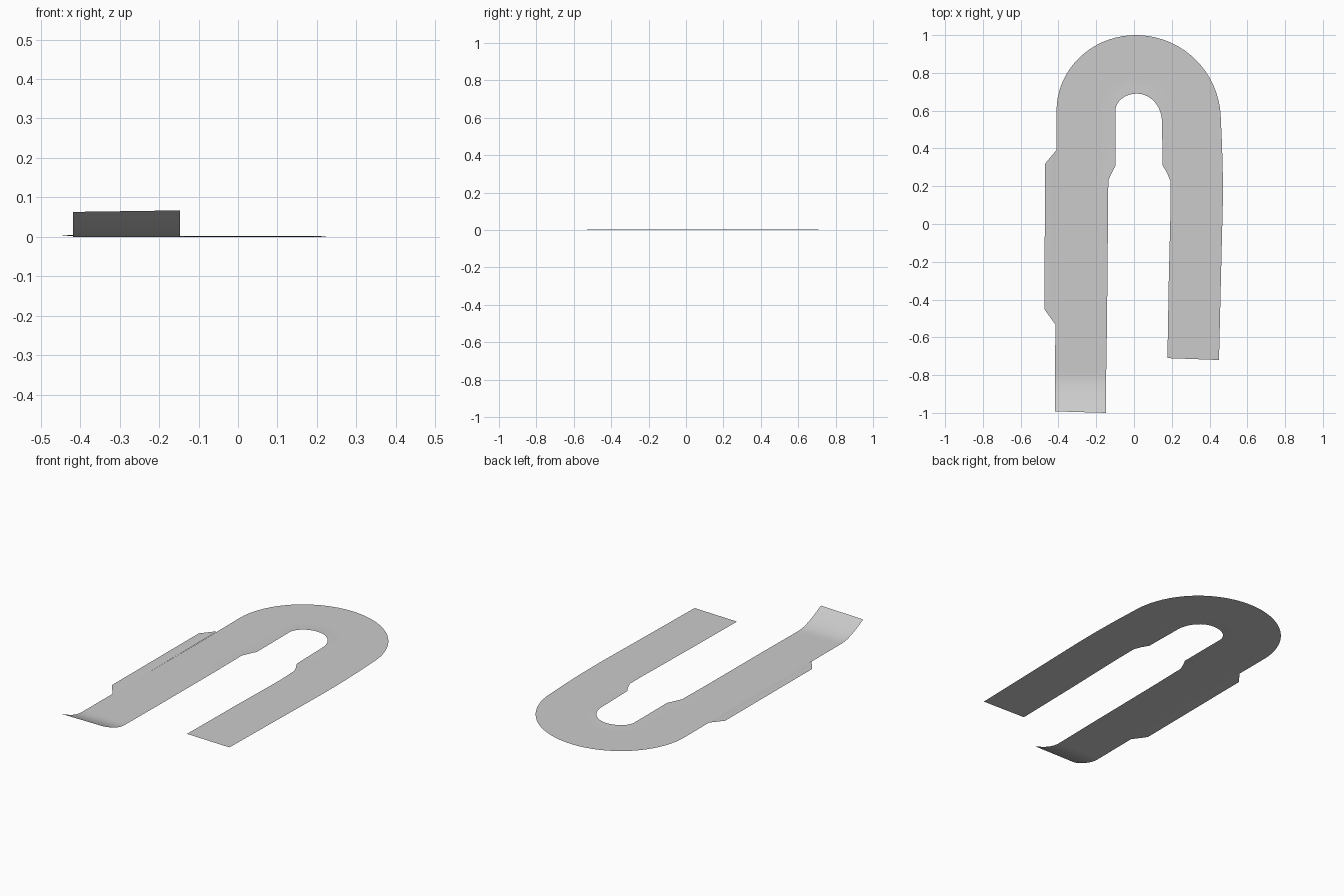
import bpy, bmesh, math
from mathutils import Vector

cube = bpy.data.objects.get("Cube")
if cube:
    bpy.data.objects.remove(cube, do_unlink=True)

grey = bpy.data.materials.new("asphalt_grey")
grey.use_nodes = True
colour = (0.6, 0.6, 0.6, 1)
grey.diffuse_color = colour
grey.node_tree.nodes["Principled BSDF"].inputs["Base Color"].default_value = colour


def grid_sheet(name, rows):
    """Open surface through rows of points, facing up."""
    bm = bmesh.new()
    verts = [[bm.verts.new(p) for p in row] for row in rows]
    for a, b in zip(verts, verts[1:]):
        for i in range(len(a) - 1):
            face = bm.faces.new((a[i], a[i + 1], b[i + 1], b[i]))
            face.normal_update()
            if face.normal.z < 0:
                face.normal_flip()
            face.smooth = True
    mesh = bpy.data.meshes.new(name)
    bm.to_mesh(mesh)
    bm.free()
    mesh.materials.append(grey)
    obj = bpy.data.objects.new(name, mesh)
    bpy.context.collection.objects.link(obj)
    return obj


def ramp_height(y):
    """Curved upturn at the end of the long leg."""
    t = max(0, (-0.8 - y) / 0.2)
    return 0.067 * (1.55 * t * t - 0.55 * t ** 3)


def ellipse(cx, cy, rx, ry, a):
    return Vector((cx + rx * math.cos(a), cy + ry * math.sin(a), 0))


# Paired outer and inner edge points, running round the bend
pairs = []

# Long leg with the upturned end
for i in range(10):
    y = -1 + 0.025 * i
    pairs.append((Vector((-0.418, y + 0.008 * (i == 0), 0)), Vector((-0.147, y, 0))))
for y, xo, xi in [(-0.53, -0.416, -0.143), (0.0, -0.412, -0.138),
                  (0.23, -0.41, -0.136), (0.27, -0.41, -0.118),
                  (0.31, -0.41, -0.098), (0.45, -0.41, -0.098)]:
    pairs.append((Vector((xo, y, 0)), Vector((xi, y, 0))))

# Bend, with slightly different left and right radii
steps = 36
for i in range(steps + 1):
    a = math.pi * (1 - i / steps)
    if i <= steps / 2:
        pairs.append((ellipse(0.01, 0.6, 0.42, 0.4, a), ellipse(0.015, 0.6, 0.113, 0.09, a)))
    else:
        pairs.append((ellipse(0.01, 0.55, 0.45, 0.45, a), ellipse(0.015, 0.54, 0.133, 0.15, a)))

# Short leg
for y, xo, xi in [(0.42, 0.466, 0.15), (0.31, 0.469, 0.152), (0.27, 0.47, 0.175),
                  (0.23, 0.47, 0.192), (0.1, 0.47, 0.194), (-0.3, 0.46, 0.184)]:
    pairs.append((Vector((xo, y, 0)), Vector((xi, y, 0))))
pairs.append((Vector((0.45, -0.72, 0)), Vector((0.177, -0.71, 0))))

# Road surface, with a slightly raised rim inside the bend
rows = []
for outer, inner in pairs:
    row = []
    for t in (0, 0.25, 0.5, 0.75, 0.88, 0.95, 1):
        p = outer.lerp(inner, t)
        p.z = ramp_height(p.y)
        if inner.y > 0.2 and t > 0.9:
            p.z += 0.002
        row.append(p)
    rows.append(row)
grid_sheet("road_surface", rows)

# Side shoulder along the long leg
shoulder = []
for y, x in [(-0.53, -0.418), (-0.45, -0.475), (0.32, -0.47), (0.39, -0.412)]:
    edge = -0.412 - 0.004 * (0.39 - y) / 0.92
    shoulder.append([(x, y, 0.004), ((x + edge) / 2, y, 0.004), (edge + 0.002, y, 0.001)])
grid_sheet("side_shoulder", shoulder)
